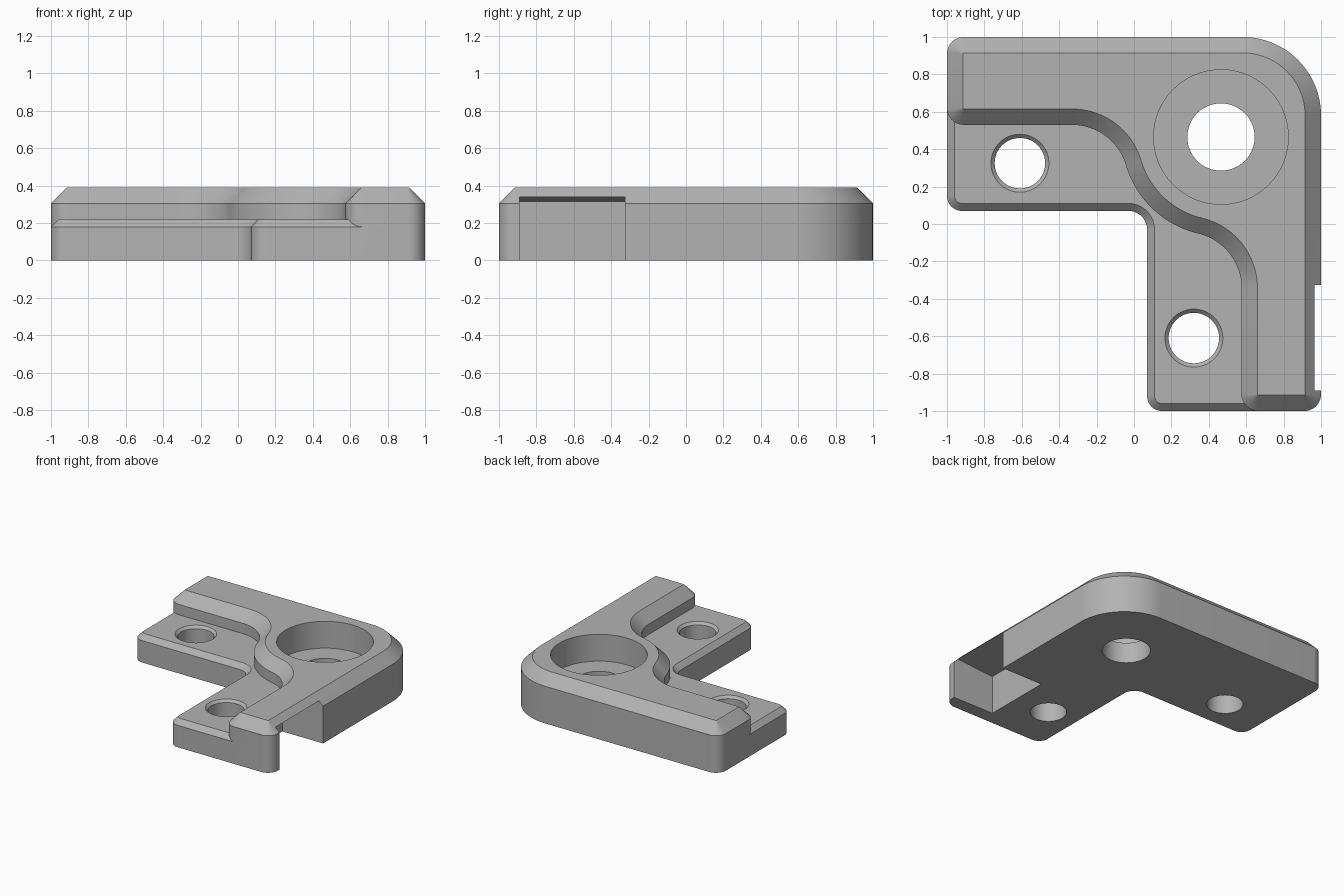
import bpy, bmesh
from math import cos, sin, atan2, sqrt, pi, radians

cube = bpy.data.objects.get("Cube")
if cube:
    bpy.data.objects.remove(cube, do_unlink=True)

grey = bpy.data.materials.new("mid grey")
grey.use_nodes = True
grey.diffuse_color = (0.45, 0.45, 0.45, 1)
grey.node_tree.nodes["Principled BSDF"].inputs["Base Color"].default_value = grey.diffuse_color


def loft(name, rings):
    """Closed solid through matching rings of points."""
    bm = bmesh.new()
    loops = [[bm.verts.new(p) for p in ring] for ring in rings]
    n = len(loops[0])
    for low, high in zip(loops, loops[1:]):
        for i in range(n):
            j = (i + 1) % n
            bm.faces.new((low[i], low[j], high[j], high[i]))
    bm.faces.new(loops[0][::-1])
    bm.faces.new(loops[-1])
    bmesh.ops.recalc_face_normals(bm, faces=bm.faces)
    mesh = bpy.data.meshes.new(name)
    bm.to_mesh(mesh)
    bm.free()
    mesh.materials.append(grey)
    ob = bpy.data.objects.new(name, mesh)
    bpy.context.collection.objects.link(ob)
    return ob


def outline(arcs, z, inset=0):
    """Arcs joined by straight lines; clockwise arcs are hollow and grow when inset."""
    pts = []
    for cx, cy, r, a, b in arcs:
        r += -inset if b > a else inset
        steps = 24 if r > 0.2 else 10
        for i in range(steps + 1):
            t = a + (b - a) * i / steps
            pts.append((cx + r * cos(t), cy + r * sin(t), z))
    return pts


def bevelled_plate(name, arcs, top, bevel):
    return loft(name, [outline(arcs, 0), outline(arcs, top - bevel),
                       outline(arcs, top, bevel)])


def turned_cutter(name, x, y, profile):
    return loft(name, [[(x + r * cos(2 * pi * i / 64), y + r * sin(2 * pi * i / 64), z)
                        for i in range(64)] for r, z in profile])


def combine(target, tool, operation):
    mod = target.modifiers.new(tool.name, 'BOOLEAN')
    mod.operation = operation
    mod.solver = 'EXACT'
    mod.object = tool
    bpy.ops.object.select_all(action='DESELECT')
    bpy.context.view_layer.objects.active = target
    target.select_set(True)
    bpy.ops.object.modifier_apply(modifier=mod.name)
    bpy.data.objects.remove(tool, do_unlink=True)


Q = pi / 2

# Thick raised part, its inner edge an S-curve wrapping the large hole
hole = 0.465
hub, bend = 0.53, 0.3
reach = hub + bend
ya, xb = 0.53 - bend, 0.575 - bend
xa = hole - sqrt(reach ** 2 - (hole - ya) ** 2)
yb = hole - sqrt(reach ** 2 - (hole - xb) ** 2)
angle_a = atan2(hole - ya, hole - xa)
angle_b = atan2(hole - yb, hole - xb)
corner = 0.09
raised_arcs = [
    (0.58, 0.58, 0.42, 0, Q),
    (-0.91, 0.91, corner, Q, 2 * Q),
    (-0.91, 0.62, corner, 2 * Q, 3 * Q),
    (xa, ya, bend, Q, angle_a),
    (hole, hole, hub, angle_a + pi, angle_b + pi),
    (xb, yb, bend, angle_b, 0),
    (0.665, -0.91, corner, 2 * Q, 3 * Q),
    (0.91, -0.91, corner, 3 * Q, 4 * Q),
]
bracket = bevelled_plate("corner_bracket", raised_arcs, 0.39, 0.085)

# Thin stepped flange along the inside of the L
r = 0.08
flange_arcs = [
    (0.72, 0.72, r, 0, Q),
    (-0.92, 0.72, r, Q, 2 * Q),
    (-0.92, 0.15, r, 2 * Q, 3 * Q),
    (-0.03, -0.03, 0.1, Q, 0),
    (0.15, -0.92, r, 2 * Q, 3 * Q),
    (0.72, -0.92, r, 3 * Q, 4 * Q),
]
combine(bracket, bevelled_plate("flange", flange_arcs, 0.22, 0.04), 'UNION')

# Large counterbored hole and two countersunk screw holes
combine(bracket, turned_cutter("counterbore", hole, hole,
        [(0.18, -0.1), (0.18, 0.17), (0.36, 0.17), (0.36, 0.5)]), 'DIFFERENCE')
for x, y in ((-0.61, 0.325), (0.32, -0.61)):
    combine(bracket, turned_cutter("screw_hole", x, y,
            [(0.135, -0.1), (0.135, 0.2), (0.155, 0.22), (0.155, 0.3)]), 'DIFFERENCE')

# Side pocket with a sloping ceiling, open below
pocket = [(0.63, -0.1), (1.1, -0.1), (1.1, 0.351), (0.63, 0.315)]
combine(bracket, loft("side_pocket", [[(x, y, z) for x, z in pocket]
                                      for y in (-0.89, -0.325)]), 'DIFFERENCE')

bpy.ops.object.select_all(action='DESELECT')
bracket.select_set(True)
bpy.context.view_layer.objects.active = bracket
bpy.ops.object.shade_smooth_by_angle(angle=radians(25))
